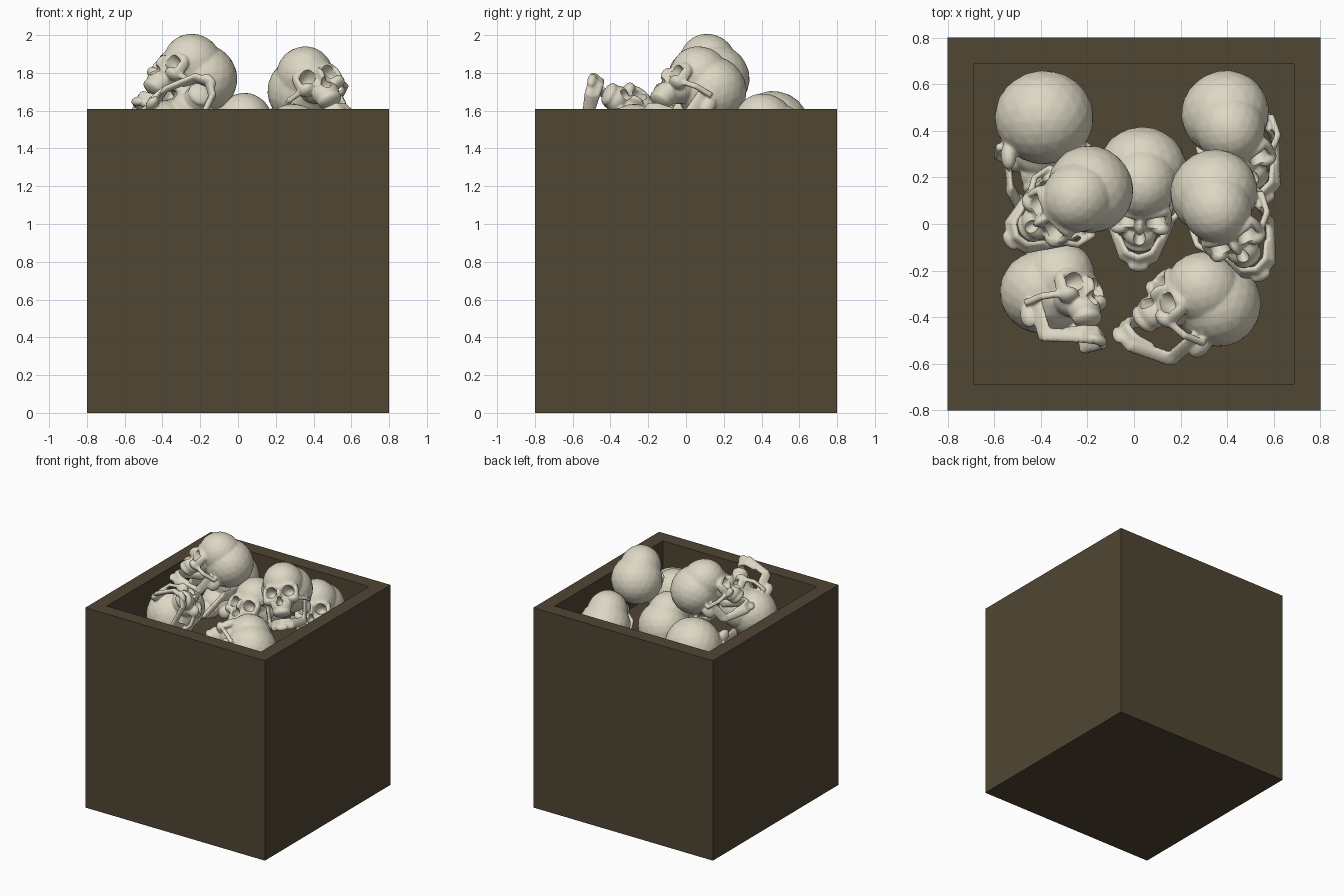
import bpy, bmesh, math
from mathutils import Vector, Matrix

if "Cube" in bpy.data.objects:
    bpy.data.objects.remove(bpy.data.objects["Cube"])


def material(name, rgb):
    m = bpy.data.materials.new(name)
    m.diffuse_color = (*rgb, 1)
    m.use_nodes = True
    m.node_tree.nodes["Principled BSDF"].inputs["Base Color"].default_value = m.diffuse_color
    return m


WOOD = material("dark brown", (0.080, 0.062, 0.034))
BONE = material("bone", (0.72, 0.68, 0.55))


def add_object(name, mesh):
    ob = bpy.data.objects.new(name, mesh)
    bpy.context.collection.objects.link(ob)
    return ob


def to_object(name, bm):
    me = bpy.data.meshes.new(name)
    bm.to_mesh(me)
    bm.free()
    return add_object(name, me)


# crate: open box with a thick rim and a raised inner floor
bm = bmesh.new()
bmesh.ops.create_cube(bm, size=1, matrix=Matrix.Translation((0, 0, 0.805)) @ Matrix.Diagonal((1.6, 1.6, 1.61, 1)))
top = max(bm.faces, key=lambda f: f.calc_center_median().z)
bmesh.ops.inset_region(bm, faces=[top], thickness=0.16)
well = bmesh.ops.extrude_discrete_faces(bm, faces=[top])["faces"][0]
bmesh.ops.translate(bm, verts=well.verts, vec=(0, 0, -0.39))
bmesh.ops.recalc_face_normals(bm, faces=bm.faces)
crate = to_object("crate", bm)
crate.data.materials.append(WOOD)


def blob(bm, c, r):
    bmesh.ops.create_icosphere(bm, subdivisions=3, radius=1,
                               matrix=Matrix.Translation(c) @ Matrix.Diagonal((*r, 1)))


def pair(bm, c, r):
    for s in (1, -1):
        blob(bm, (s * c[0], c[1], c[2]), r)


def chain(bm, pts, r, n=7):
    # mirrored bar made of overlapping blobs along a path
    for a, b in zip(pts, pts[1:]):
        for i in range(n + 1):
            pair(bm, Vector(a).lerp(Vector(b), i / n), r)


# skull body: face toward -y, crown up
bm = bmesh.new()
blob(bm, (0, 0.035, 0.0), (0.19, 0.185, 0.18))         # back of the cranium
blob(bm, (0, -0.06, 0.02), (0.152, 0.165, 0.155))      # forehead
blob(bm, (0, -0.165, -0.04), (0.125, 0.052, 0.038))    # brow
blob(bm, (0, -0.12, -0.10), (0.105, 0.09, 0.10))       # face core
blob(bm, (0, -0.20, -0.10), (0.022, 0.045, 0.05))      # nose bridge
blob(bm, (0, -0.160, -0.19), (0.075, 0.068, 0.06))     # upper jaw
blob(bm, (0, -0.165, -0.235), (0.068, 0.062, 0.034))   # upper teeth
pair(bm, (0.09, -0.165, -0.14), (0.045, 0.045, 0.032))  # cheekbones
pair(bm, (0.118, -0.16, -0.09), (0.018, 0.03, 0.06))   # outer eye rims
pair(bm, (0.14, 0.035, -0.15), (0.03, 0.038, 0.055))   # bones behind the ears
chain(bm, [(0.115, -0.16, -0.135), (0.17, -0.09, -0.125), (0.172, 0.0, -0.11)], (0.014, 0.014, 0.017))
# lower jaw, slightly open
chain(bm, [(0.14, -0.02, -0.13), (0.13, -0.02, -0.27)], (0.014, 0.038, 0.025))
chain(bm, [(0.13, -0.02, -0.27), (0.07, -0.16, -0.335), (0.0, -0.195, -0.345)], (0.018, 0.02, 0.034))
chain(bm, [(0.085, -0.11, -0.29), (0.055, -0.175, -0.307), (0.0, -0.20, -0.31)], (0.014, 0.014, 0.022))
blob(bm, (0, -0.20, -0.36), (0.045, 0.022, 0.025))     # chin
raw = to_object("skull_blank", bm)

# eye sockets and nose opening
bm = bmesh.new()
pair(bm, (0.066, -0.205, -0.085), (0.044, 0.08, 0.040))
blob(bm, (0, -0.235, -0.165), (0.027, 0.065, 0.034))
cutter = to_object("socket_cutter", bm)
cutter.hide_render = True

mod = raw.modifiers.new("fuse", 'REMESH')
mod.mode = 'VOXEL'
mod.voxel_size = 0.007
mod = raw.modifiers.new("soften", 'SMOOTH')
mod.iterations = 3
mod = raw.modifiers.new("sockets", 'BOOLEAN')
mod.operation = 'DIFFERENCE'
mod.solver = 'EXACT'
mod.object = cutter
mod = raw.modifiers.new("simplify", 'DECIMATE')
mod.ratio = 0.3
bpy.context.view_layer.update()
dg = bpy.context.evaluated_depsgraph_get()
skull = bpy.data.meshes.new_from_object(raw.evaluated_get(dg), depsgraph=dg)
skull.name = "skull"
skull.materials.clear()
skull.materials.append(BONE)
skull.polygons.foreach_set("material_index", [0] * len(skull.polygons))
skull.shade_smooth()
skull.set_sharp_from_angle(angle=math.radians(45))
for helper in (raw, cutter):
    bpy.data.objects.remove(helper)

# pile: name, centre, face direction, crown direction, scale
PILE = [
    ("skull_top_left", (-0.21, 0.135, 1.795), (-0.64, -0.41, 0.64), (0, 0, 1), 1.0),
    ("skull_top_right", (0.35, 0.11, 1.73), (0.2, -0.74, 0.62), (-0.25, 0, 1), 1.0),
    ("skull_centre", (0.035, 0.21, 1.48), (-0.03, -0.70, 0.66), (0, 0, 1), 1.0),
    ("skull_back_left", (-0.39, 0.45, 1.46), (-0.1, -0.2, -0.95), (0, 1, 0), 1.12),
    ("skull_back_right", (0.40, 0.45, 1.48), (0.25, -0.72, 0.6), (-0.1, 0, 1), 1.0),
    ("skull_front_left", (-0.365, -0.275, 1.49), (0.7, 0.45, 0.55), (-0.21, 0.87, -0.45), 1.0),
    ("skull_front_right", (0.33, -0.32, 1.43), (-0.7, 0.41, 0.58), (0.36, 0.13, 0), 1.04),
]
for name, centre, face, crown, size in PILE:
    y = -Vector(face).normalized()
    z = Vector(crown)
    z = (z - y * z.dot(y)).normalized()
    x = y.cross(z)
    rot = Matrix((x, y, z)).transposed().to_4x4()
    ob = add_object(name, skull)
    ob.matrix_world = Matrix.Translation(centre) @ rot @ Matrix.Scale(size, 4)
